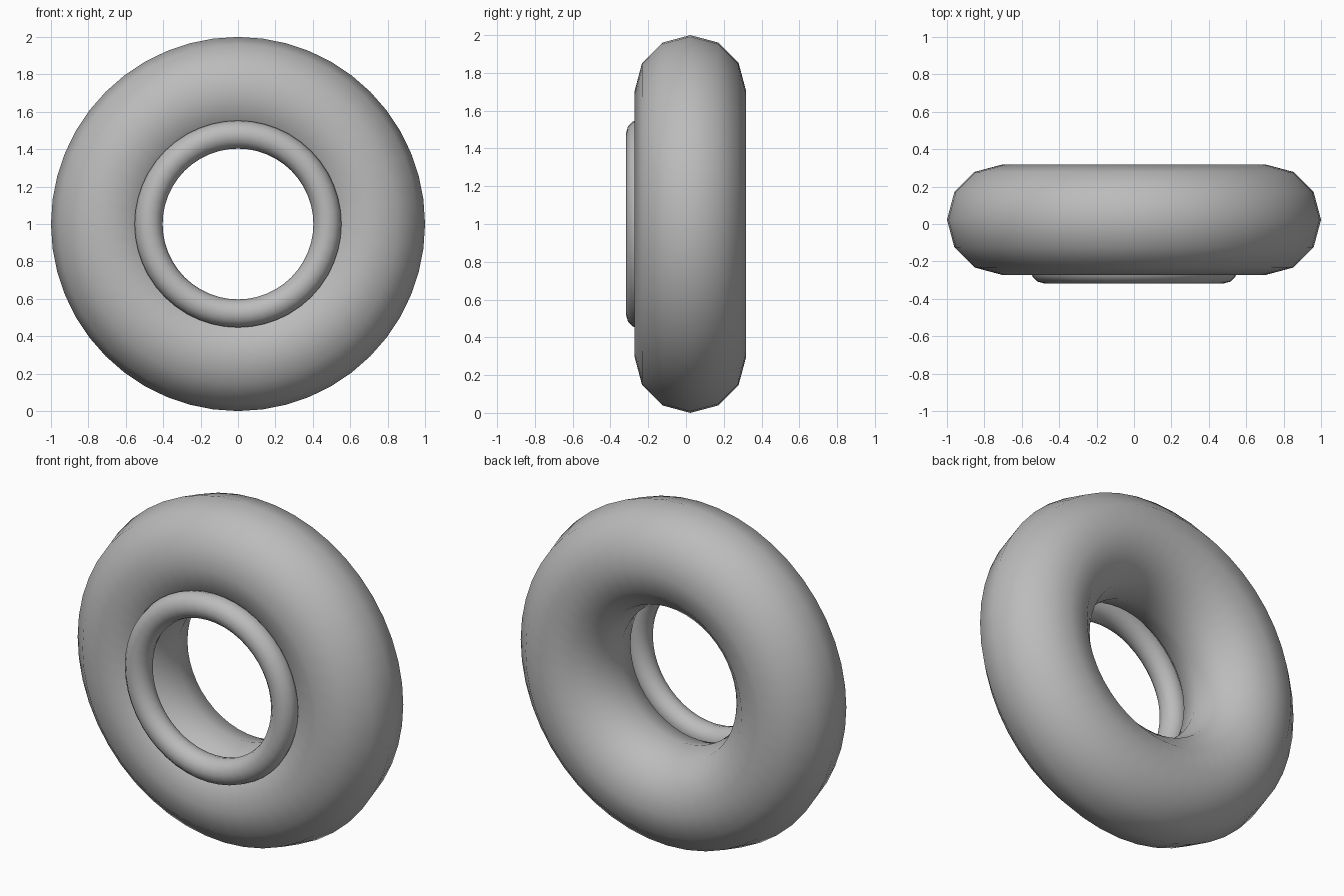
import bpy
import math

if "Cube" in bpy.data.objects:
    bpy.data.objects.remove(bpy.data.objects["Cube"])

grey = bpy.data.materials.new("plain grey")
grey.diffuse_color = (0.5, 0.5, 0.5, 1)
grey.use_nodes = True
grey.node_tree.nodes["Principled BSDF"].inputs["Base Color"].default_value = grey.diffuse_color


def ring(name, y, major, minor):
    """Smooth upright torus whose axis runs front to back."""
    bpy.ops.mesh.primitive_torus_add(
        location=(0, y, 1), rotation=(math.pi / 2, 0, 0),
        major_segments=48, minor_segments=12,
        major_radius=major, minor_radius=minor)
    obj = bpy.context.object
    obj.name = name
    obj.data.materials.append(grey)
    bpy.ops.object.shade_smooth()


# Fat tyre
ring("tyre", 0.023, 0.705, 0.295)
# Thin rim set into the front of the hole
ring("front_rim", -0.243, 0.478, 0.075)
